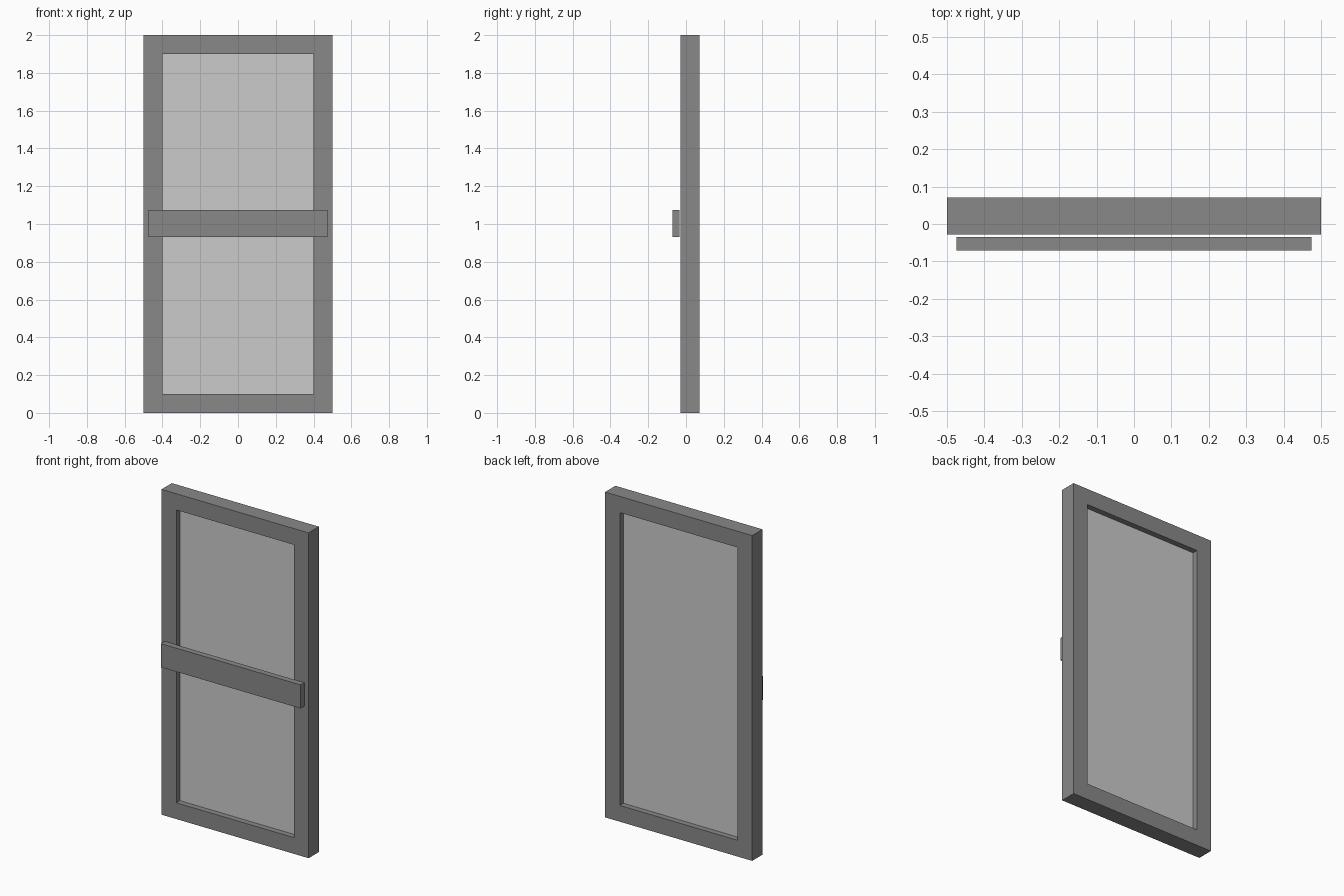
import bpy
import bmesh

if "Cube" in bpy.data.objects:
    bpy.data.objects.remove(bpy.data.objects["Cube"])


def material(name, value):
    mat = bpy.data.materials.new(name)
    mat.diffuse_color = (value, value, value, 1)
    mat.use_nodes = True
    mat.node_tree.nodes["Principled BSDF"].inputs["Base Color"].default_value = mat.diffuse_color
    return mat


def add_object(name, bm, mat):
    bmesh.ops.recalc_face_normals(bm, faces=bm.faces)
    mesh = bpy.data.meshes.new(name)
    bm.to_mesh(mesh)
    bm.free()
    mesh.materials.append(mat)
    obj = bpy.data.objects.new(name, mesh)
    bpy.context.collection.objects.link(obj)
    return obj


def box(name, x, y, z, mat):
    """Box from (min, max) ranges on each axis."""
    bm = bmesh.new()
    bmesh.ops.create_cube(bm, size=1)
    for v in bm.verts:
        v.co = [(r[0] + r[1]) / 2 + c * (r[1] - r[0]) for r, c in zip((x, y, z), v.co)]
    return add_object(name, bm, mat)


def frame(name, half_width, height, border, y, mat):
    """Rectangular frame: four rings of corners joined into a closed loop section."""
    bm = bmesh.new()
    rings = []
    for inset, depth in ((0, y[0]), (border, y[0]), (border, y[1]), (0, y[1])):
        w, lo, hi = half_width - inset, inset, height - inset
        rings.append([bm.verts.new((px, depth, pz))
                      for px, pz in ((-w, lo), (w, lo), (w, hi), (-w, hi))])
    for i in range(4):
        a, b = rings[i], rings[(i + 1) % 4]
        for j in range(4):
            k = (j + 1) % 4
            bm.faces.new((a[j], a[k], b[k], b[j]))
    return add_object(name, bm, mat)


dark = material("dark_metal", 0.25)
light = material("pane_grey", 0.8)

# Outer door frame
frame("door_frame", 0.5, 2.0, 0.1, (-0.0285, 0.0715), dark)

# Pane recessed equally from both sides
box("glass_pane", (-0.4, 0.4), (0.0065, 0.0365), (0.1, 1.9), light)

# Push bar floating just in front of the frame
box("push_bar", (-0.475, 0.475), (-0.0715, -0.0345), (0.93, 1.075), dark)
